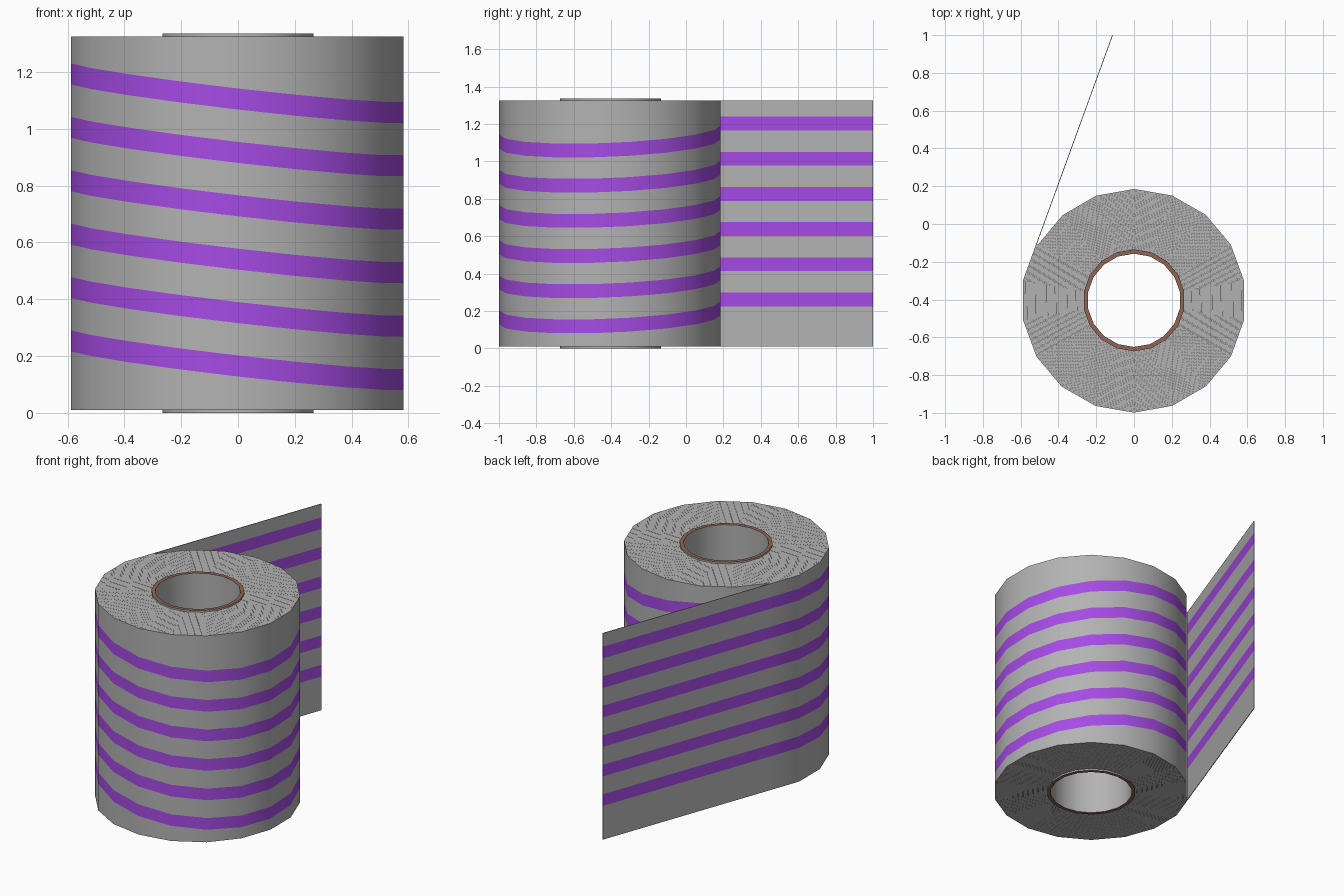
import bpy, bmesh
from math import cos, sin, radians, pi

if "Cube" in bpy.data.objects:
    bpy.data.objects.remove(bpy.data.objects["Cube"])

CX, CY = 0.0, -0.404        # roll axis
R_OUT, R_CORE = 0.598, 0.27
TURNS, SIDES = 32, 18
PITCH = (R_OUT - R_CORE) / TURNS
Z0, Z1 = 0.01, 1.325
START = 150                 # angle where the loose sheet leaves the roll


def material(name, rgb):
    m = bpy.data.materials.new(name)
    m.diffuse_color = (*rgb, 1)
    m.use_nodes = True
    m.node_tree.nodes["Principled BSDF"].inputs["Base Color"].default_value = m.diffuse_color
    return m


grey = material("film_grey", (0.45, 0.45, 0.45))
purple = material("stripe_purple", (0.38, 0.07, 0.78))
brown = material("core_brown", (0.28, 0.13, 0.09))


def finish(bm, name, mats):
    bmesh.ops.recalc_face_normals(bm, faces=bm.faces)
    me = bpy.data.meshes.new(name)
    bm.to_mesh(me)
    bm.free()
    for m in mats:
        me.materials.append(m)
    ob = bpy.data.objects.new(name, me)
    bpy.context.collection.objects.link(ob)
    bpy.ops.object.select_all(action='DESELECT')
    bpy.context.view_layer.objects.active = ob
    ob.select_set(True)
    bpy.ops.object.shade_smooth_by_angle(angle=radians(30))
    return ob


def polar(r, deg):
    return CX + r * cos(radians(deg)), CY + r * sin(radians(deg))


def spiral(i, inset=0.0):
    """Point i steps inward along the winding."""
    step = 360 / SIDES
    return polar(R_OUT - PITCH * i / SIDES - inset, START + i * step)


def ribbon(name, outer, inner, levels, mats):
    """Thick upright sheet; levels[k] lists the z values at path point k."""
    bm = bmesh.new()
    cols = [([bm.verts.new((*o, z)) for z in zs], [bm.verts.new((*i, z)) for z in zs])
            for o, i, zs in zip(outer, inner, levels)]
    n = len(levels[0])

    def quad(a, b, c, d, k=0):
        bm.faces.new((a, b, c, d)).material_index = k % 2 if len(mats) > 1 else 0

    for (o1, i1), (o2, i2) in zip(cols, cols[1:]):
        for k in range(n - 1):
            quad(o1[k], o2[k], o2[k + 1], o1[k + 1], k)
            quad(i1[k], i1[k + 1], i2[k + 1], i2[k], k)
        for k in (0, n - 1):
            quad(o1[k], i1[k], i2[k], o2[k])
    for o, i in (cols[0], cols[-1]):
        for k in range(n - 1):
            quad(o[k], o[k + 1], i[k + 1], i[k], k)
    return finish(bm, name, mats)


# tightly wound inner layers
idx = range(SIDES, SIDES * TURNS + 1)
ribbon("wound_layers", [spiral(i) for i in idx], [spiral(i, PITCH * 0.97) for i in idx],
       [(Z0, Z1)] * len(idx), [grey])


# striped outer turn with loose straight tail
def stripe_levels(deg):
    base = 0.153 - 0.073 * cos(radians(deg + 20))
    zs = [Z0]
    for s in range(6):
        zs += [base + 0.188 * s, base + 0.188 * s + 0.074]
    return zs + [Z1]


THICK = 0.004
sx, sy = spiral(0)
dx, dy = cos(radians(70)), sin(radians(70))
length = (1.0 - sy) / dy
end = (sx + dx * length, 1.0)
end_in = (end[0] + dy * THICK, end[1] - dx * THICK)
turn = range(SIDES + 1)
ribbon("striped_sheet", [end] + [spiral(i) for i in turn],
       [end_in] + [spiral(i, THICK) for i in turn],
       [stripe_levels(START)] + [stripe_levels(START + 20 * i) for i in turn], [grey, purple])

# rest of the outer layer's thickness, just below the printed sheet
ribbon("outer_layer_backing", [spiral(i, THICK) for i in turn],
       [spiral(i, PITCH * 0.97) for i in turn], [(Z0, Z1)] * len(turn), [grey])

# cardboard core tube with brown end rims
bm = bmesh.new()
profile = [(0.27, 0.0), (0.27, 1.335), (0.247, 1.335), (0.247, 0.0)]
rings = [[bm.verts.new((*polar(r, 10 + 20 * j), z)) for j in range(SIDES)] for r, z in profile]
for k in range(4):
    a, b = rings[k], rings[(k + 1) % 4]
    for j in range(SIDES):
        j2 = (j + 1) % SIDES
        bm.faces.new((a[j], a[j2], b[j2], b[j])).material_index = k % 2
finish(bm, "core_tube", [grey, brown])
